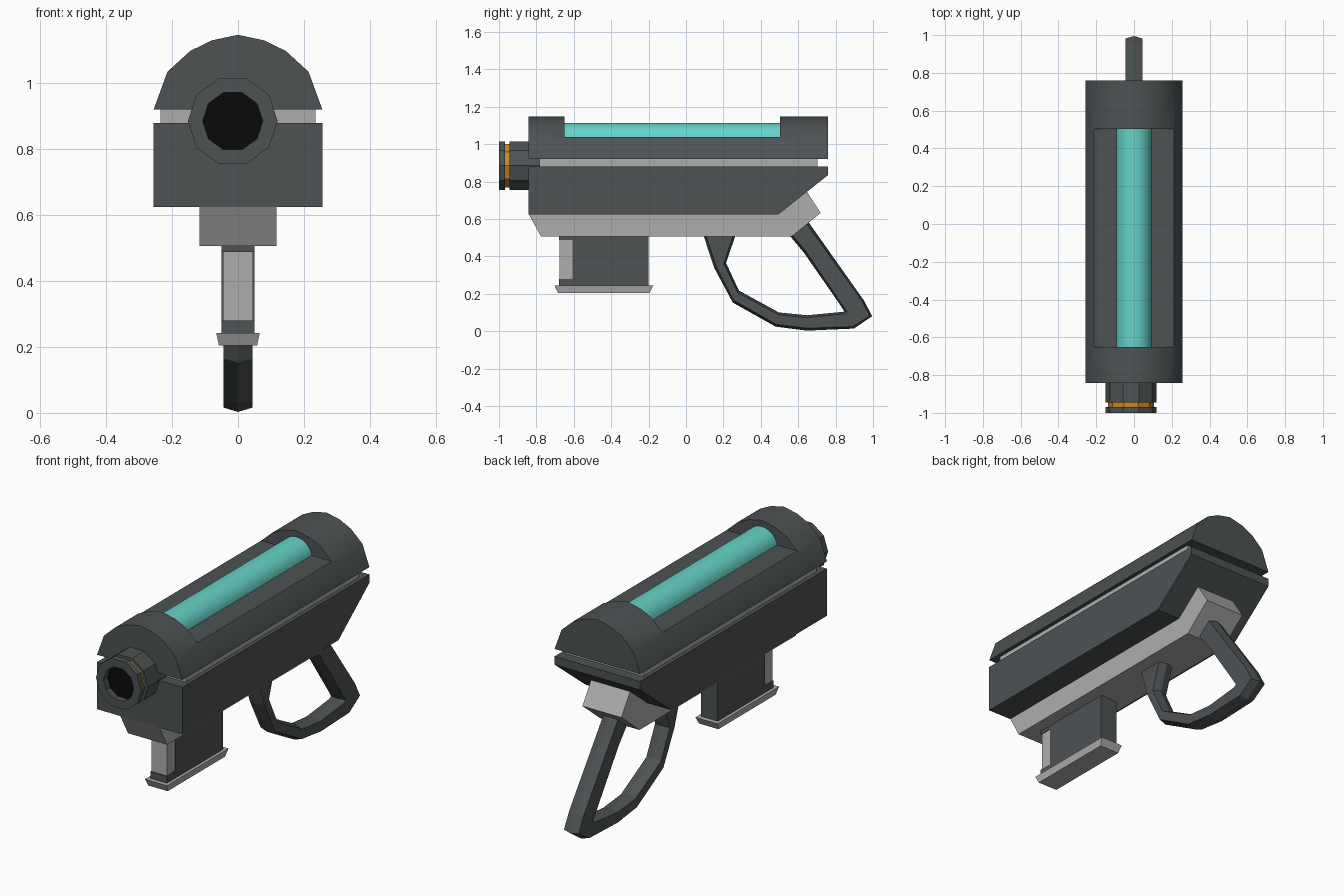
import bpy, bmesh, math
from mathutils import Vector

cube = bpy.data.objects.get("Cube")
if cube:
    bpy.data.objects.remove(cube, do_unlink=True)


def material(name, rgb):
    m = bpy.data.materials.new(name)
    m.use_nodes = True
    color = (*rgb, 1)
    m.diffuse_color = color
    m.node_tree.nodes["Principled BSDF"].inputs["Base Color"].default_value = color
    return m


DARK = material("dark grey", (0.075, 0.085, 0.088))
LIGHT = material("light grey", (0.42, 0.42, 0.42))
TEAL = material("teal", (0.13, 0.65, 0.58))
ORANGE = material("orange", (0.62, 0.25, 0.02))
BLACK = material("black", (0.003, 0.003, 0.003))


def finish(name, bm, *mats, smooth=False):
    """Turn a bmesh into a named object."""
    bmesh.ops.recalc_face_normals(bm, faces=bm.faces)
    mesh = bpy.data.meshes.new(name)
    bm.to_mesh(mesh)
    bm.free()
    for m in mats:
        mesh.materials.append(m)
    ob = bpy.data.objects.new(name, mesh)
    bpy.context.collection.objects.link(ob)
    if smooth:
        smooth_object(ob)
    return ob


def smooth_object(ob):
    bpy.ops.object.select_all(action='DESELECT')
    ob.select_set(True)
    bpy.context.view_layer.objects.active = ob
    bpy.ops.object.shade_smooth_by_angle(angle=math.radians(32))


def loft(rings, cap=True, closed=True):
    """Bridge equal-length rings of points in order."""
    bm = bmesh.new()
    rows = [[bm.verts.new(p) for p in ring] for ring in rings]
    n = len(rows[0])
    for a, b in zip(rows, rows[1:]):
        for i in range(n):
            j = (i + 1) % n
            bm.faces.new((a[i], a[j], b[j], b[i]))
    if cap:
        bm.faces.new(rows[0])
        bm.faces.new(rows[-1])
    return bm


def side_prism(name, outline, half, mat):
    """Side outline of (y, z) points extruded across x."""
    return finish(name, loft([[(x, y, z) for y, z in outline] for x in (-half, half)]), mat)


def long_prism(name, outline, y0, y1, mat):
    """Cross-section of (x, z) points extruded along y."""
    return finish(name, loft([[(x, y, z) for x, z in outline] for y in (y0, y1)]), mat)


def box(name, half, y0, y1, z0, z1, mat):
    return side_prism(name, [(y0, z0), (y1, z0), (y1, z1), (y0, z1)], half, mat)


# Arched upper body with a flat-bottomed window cut into the top
half_arch = [(0.256, 0.92), (0.214, 1.035), (0.145, 1.098), (0.079, 1.13)]
arch = half_arch + [(0, 1.147)] + [(-x, z) for x, z in reversed(half_arch)]
upper = long_prism("upper_body", arch, -0.842, 0.76, DARK)
cutter = box("window_cutter", 0.4, -0.65, 0.502, 1.037, 1.3, DARK)
cutter.hide_render = True
cut = upper.modifiers.new("window", 'BOOLEAN')
cut.operation = 'DIFFERENCE'
cut.solver = 'EXACT'
cut.object = cutter
bpy.context.view_layer.objects.active = upper
bpy.ops.object.modifier_apply(modifier="window")
bpy.data.objects.remove(cutter, do_unlink=True)
smooth_object(upper)

# Glowing tube lying in the window
tube = [(0.093 * math.cos(math.tau * i / 32), 1.02 + 0.093 * math.sin(math.tau * i / 32))
        for i in range(32)]
smooth_object(long_prism("energy_tube", tube, -0.66, 0.512, TEAL))

# Seam strip, lower body and underside rail
box("seam_strip", 0.235, -0.783, 0.702, 0.86, 0.94, LIGHT)
side_prism("lower_body", [(-0.842, 0.625), (0.495, 0.625), (0.76, 0.835),
                          (0.76, 0.88), (-0.842, 0.88)], 0.256, DARK)
side_prism("underside_rail", [(-0.842, 0.627), (-0.775, 0.506), (0.565, 0.506), (0.72, 0.632),
                              (0.645, 0.748), (0.5, 0.64)], 0.117, LIGHT)

# Magazine with a pale front insert and flared foot plate
box("magazine", 0.05, -0.607, -0.2, 0.235, 0.52, DARK)
box("magazine_insert", 0.046, -0.675, -0.6, 0.27, 0.495, LIGHT)
box("magazine_lower_lip", 0.05, -0.68, -0.6, 0.235, 0.28, DARK)
box("magazine_upper_lip", 0.05, -0.68, -0.6, 0.488, 0.52, DARK)
foot = [[(-w, a, z), (w, a, z), (w, b, z), (-w, b, z)]
        for w, a, b, z in ((0.058, -0.685, -0.195, 0.204), (0.066, -0.703, -0.175, 0.243))]
finish("magazine_foot", loft(foot), LIGHT)

# Ten-sided barrel turned around the y axis, with a recessed bore and a band
CENTRE = Vector((-0.016, 0, 0.885))
turning = [(0.091, -0.965), (0.091, -1.0), (0.136, -1.0), (0.136, -0.968), (0.122, -0.968),
           (0.122, -0.944), (0.136, -0.944), (0.136, -0.77)]
rings = [[CENTRE + Vector((r * math.cos(math.tau * i / 10), y, r * math.sin(math.tau * i / 10)))
          for i in range(10)] for r, y in turning]
bm = loft(rings)
for f in bm.faces:
    mid = f.calc_center_median() - CENTRE
    if len(f.verts) == 10 and mid.y < -0.9:
        f.material_index = 2
    elif -0.966 < mid.y < -0.946 and mid.xz.length > 0.1:
        f.material_index = 1
finish("barrel", bm, DARK, ORANGE, BLACK)

# Looped grip: outer and inner edge points, with a ridged six-sided section
loop = [((0.085, 0.54), (0.275, 0.54)), ((0.096, 0.505), (0.262, 0.505)),
        ((0.15, 0.34), (0.214, 0.365)), ((0.25, 0.153), (0.283, 0.217)),
        ((0.48, 0.024), (0.497, 0.1)), ((0.647, 0.003), (0.647, 0.085)),
        ((0.898, 0.014), (0.835, 0.103)), ((0.995, 0.08), (0.847, 0.106)),
        ((0.952, 0.163), (0.797, 0.18)), ((0.735, 0.47), (0.63, 0.42)),
        ((0.62, 0.632), (0.53, 0.54))]
sections = []
for outer, inner in loop:
    o, i = Vector(outer), Vector(inner)
    inset = (i - o).normalized() * 0.013
    ring = [(0, o), (0.044, o + inset), (0.044, i - inset),
            (0, i), (-0.044, i - inset), (-0.044, o + inset)]
    sections.append([(x, p.x, p.y) for x, p in ring])
finish("grip_loop", loft(sections), DARK)
